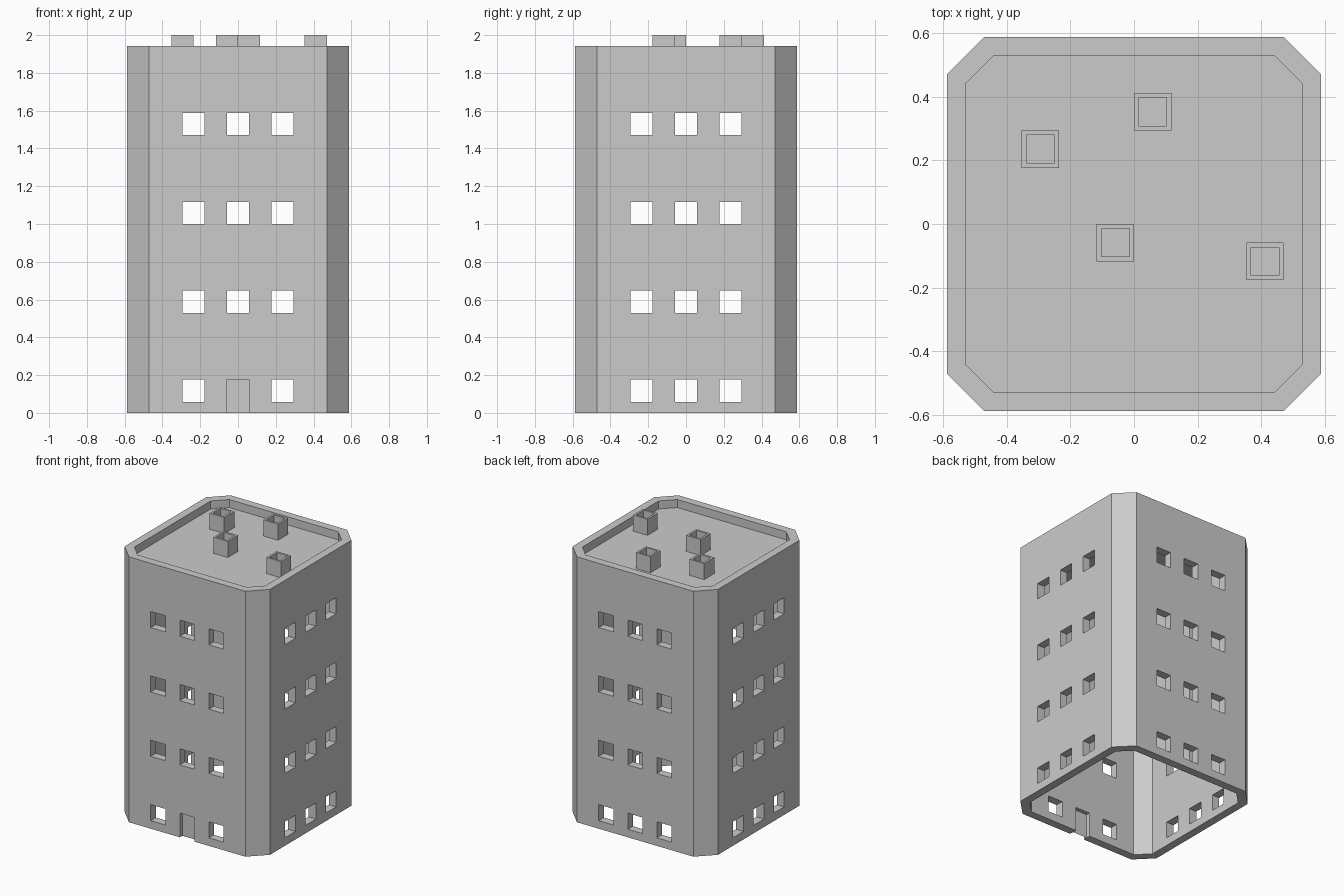
import bpy, bmesh
from math import pi
from mathutils import Matrix, Vector

if "Cube" in bpy.data.objects:
    bpy.data.objects.remove(bpy.data.objects["Cube"])

U = 2 / 17  # one window width


def make_object(name, bm):
    bmesh.ops.recalc_face_normals(bm, faces=bm.faces)
    mesh = bpy.data.meshes.new(name)
    bm.to_mesh(mesh)
    bm.free()
    ob = bpy.data.objects.new(name, mesh)
    bpy.context.collection.objects.link(ob)
    return ob


def octagon(h, c):
    pts = [(c, -h), (h, -c), (h, c), (c, h), (-c, h), (-h, c), (-h, -c), (-c, -h)]
    return [(x * U, y * U) for x, y in pts]


def square(h, cx, cy):
    return [((cx + x * h) * U, (cy + y * h) * U)
            for x, y in ((-1, -1), (1, -1), (1, 1), (-1, 1))]


def tube(name, outer, inner, z0, z1):
    # hollow closed-wall prism between two matching outlines
    bm = bmesh.new()
    rings = [[bm.verts.new((x, y, z * U)) for x, y in outline]
             for outline, z in ((outer, z0), (outer, z1), (inner, z1), (inner, z0))]
    n = len(outer)
    for a, b in zip(rings, rings[1:] + rings[:1]):
        for i in range(n):
            j = (i + 1) % n
            bm.faces.new((a[i], a[j], b[j], b[i]))
    return make_object(name, bm)


# Chamfered outer walls with raised parapet
walls = tube("walls", octagon(5, 4), octagon(4.5, 3.75), 0, 16.5)

# Window and door openings, three per storey on every side
bm = bmesh.new()
for side in range(4):
    turn = Matrix.Rotation(side * pi / 2, 4, 'Z')
    for floor in range(4):
        for col in (-2, 0, 2):
            door = side == 0 and floor == 0 and col == 0
            z0 = -0.5 if door else floor * 4 + 0.5
            z1 = floor * 4 + 1.5
            place = Matrix.Translation(Vector((col, -4.75, (z0 + z1) / 2)) * U)
            size = Matrix.Diagonal((U, U, (z1 - z0) * U, 1))
            bmesh.ops.create_cube(bm, size=1, matrix=turn @ place @ size)
cutter = make_object("opening_cutter", bm)
cutter.hide_render = True

mod = walls.modifiers.new("openings", 'BOOLEAN')
mod.operation = 'DIFFERENCE'
mod.solver = 'EXACT'
mod.object = cutter
bpy.context.view_layer.objects.active = walls
bpy.ops.object.modifier_apply(modifier=mod.name)
bpy.data.objects.remove(cutter)

# Flat roof below the parapet
bm = bmesh.new()
bm.faces.new([bm.verts.new((x, y, 16 * U)) for x, y in octagon(4.5, 3.75)])
make_object("roof", bm)

# Door panel set into the wall
bm = bmesh.new()
bm.faces.new([bm.verts.new((x * U, -4.75 * U, z * U))
              for x, z in ((-0.5, 0), (0.5, 0), (0.5, 1.5), (-0.5, 1.5))])
make_object("door", bm)

# Hollow chimneys
for i, (x, y) in enumerate(((-2.5, 2), (0.5, 3), (-0.5, -0.5), (3.5, -1))):
    tube(f"chimney_{i + 1}", square(0.5, x, y), square(0.375, x, y), 16, 17)
